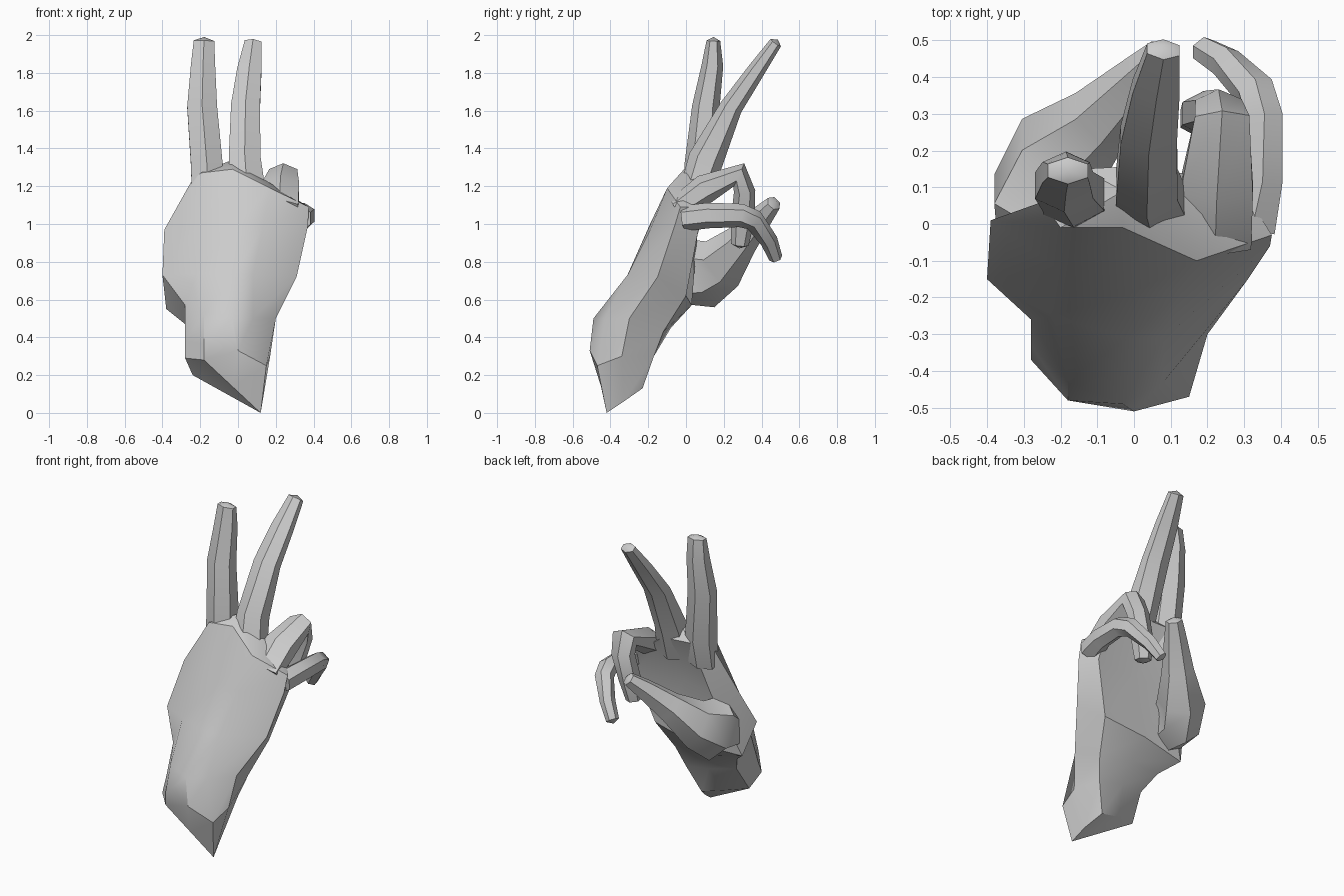
import bpy, bmesh, math
from mathutils import Vector

cube = bpy.data.objects.get("Cube")
if cube:
    bpy.data.objects.remove(cube, do_unlink=True)

# One plain grey material
GREY = (0.6, 0.6, 0.6, 1.0)
mat = bpy.data.materials.new("light grey")
mat.use_nodes = True
mat.diffuse_color = GREY
bsdf = mat.node_tree.nodes["Principled BSDF"]
bsdf.inputs["Base Color"].default_value = GREY
bsdf.inputs["Roughness"].default_value = 0.8


def loft(name, rings, tip):
    """Skin equal-sized point rings: fan from the second point at the start, apex at the end."""
    bm = bmesh.new()
    loops = [[bm.verts.new(p) for p in ring] for ring in rings]
    n = len(loops[0])
    for a, b in zip(loops, loops[1:]):
        for i in range(n):
            j = (i + 1) % n
            bm.faces.new((a[i], a[j], b[j], b[i]))
    first = loops[0]
    for i in range(2, n):
        bm.faces.new((first[1], first[(i + 1) % n], first[i]))
    apex = bm.verts.new(tip)
    for i in range(n):
        bm.faces.new((loops[-1][i], loops[-1][(i + 1) % n], apex))
    bmesh.ops.recalc_face_normals(bm, faces=bm.faces)
    mesh = bpy.data.meshes.new(name)
    bm.to_mesh(mesh)
    bm.free()
    mesh.materials.append(mat)
    obj = bpy.data.objects.new(name, mesh)
    bpy.context.collection.objects.link(obj)
    bpy.ops.object.select_all(action='DESELECT')
    obj.select_set(True)
    bpy.context.view_layer.objects.active = obj
    bpy.ops.object.shade_smooth_by_angle(angle=math.radians(35))


def digit(name, sections, sides=6):
    """Angular finger along (x, y, z, width, depth) sections."""
    pts = [Vector(s[:3]) for s in sections]
    rings = []
    for k, (x, y, z, w, d) in enumerate(sections):
        t = Vector((0, 0, 0))
        if k > 0:
            t += (pts[k] - pts[k - 1]).normalized()
        if k < len(pts) - 1:
            t += (pts[k + 1] - pts[k]).normalized()
        t.normalize()
        side = Vector((1, 0, 0))
        side = (side - t * side.dot(t)).normalized()
        up = t.cross(side)
        ring = []
        for i in range(sides):
            a = 2 * math.pi * (i + 0.5) / sides
            ring.append(pts[k] + side * math.cos(a) * w * 0.57 + up * math.sin(a) * d * 0.52)
        rings.append(ring)
    loft(name, rings, pts[-1] + (pts[-1] - pts[-2]).normalized() * 0.02)


# Wrist and palm: rings run from the back of the hand round the outer side and palm
slanted_cut = [(-.03, -.45, .14), (.12, -.42, 0), (.10, -.33, .06), (.05, -.23, .13),
               (-.10, -.25, .17), (-.24, -.30, .20), (-.28, -.37, .29), (-.18, -.48, .28)]
wrist = [(0, -.51, .33), (.15, -.47, .25), (.17, -.34, .30), (.12, -.17, .30),
         (-.05, -.16, .33), (-.22, -.20, .36), (-.28, -.33, .38), (-.18, -.48, .36)]
heel = [(-.03, -.49, .50), (.08, -.43, .50), (.20, -.30, .50), (.16, -.12, .43),
        (-.05, -.08, .45), (-.28, -.12, .47), (-.28, -.26, .57), (-.18, -.43, .52)]
mid_palm = [(-.02, -.31, .73), (.08, -.31, .73), (.31, -.15, .72), (.22, 0, .62),
            (-.06, .03, .57), (-.38, -.03, .55), (-.40, -.15, .73), (-.22, -.25, .74)]
upper_palm = [(-.01, -.19, 1.0), (.13, -.185, .98), (.37, -.06, .99), (.32, .06, .94),
              (0, .01, .95), (-.22, .06, .94), (-.39, .01, .97), (-.21, -.12, 1.0)]
knuckles = [(-.03, -.01, 1.29), (.17, -.10, 1.19), (.375, -.03, 1.09), (.30, .09, 1.09),
            (.05, .16, 1.27), (-.14, .15, 1.28), (-.25, .06, 1.22), (-.20, -.01, 1.27)]
loft("palm", [slanted_cut, wrist, heel, mid_palm, upper_palm, knuckles], (-.03, .09, 1.34))

# Two raised fingers
digit("index_finger", [(-.16, .05, 1.12, .17, .13), (-.165, .08, 1.31, .17, .17),
                       (-.19, .105, 1.62, .16, .14), (-.185, .14, 1.84, .13, .11),
                       (-.18, .145, 1.97, .11, .07)])
digit("middle_finger", [(.05, .04, 1.14, .20, .16), (.035, .105, 1.34, .17, .18),
                        (.04, .24, 1.62, .155, .115), (.06, .37, 1.81, .13, .09),
                        (.08, .475, 1.96, .09, .065)])

# Two curled fingers
digit("ring_finger", [(.22, -.05, 1.08, .20, .12), (.225, .10, 1.185, .20, .15),
                      (.24, .28, 1.26, .15, .13), (.23, .31, 1.17, .13, .11),
                      (.19, .30, 1.02, .12, .12), (.17, .285, .89, .09, .09)])
digit("little_finger", [(.32, -.01, 1.03, .13, .13), (.35, .12, 1.045, .11, .13),
                        (.355, .29, 1.045, .10, .12), (.33, .36, 1.02, .10, .11),
                        (.25, .44, .91, .08, .09), (.19, .475, .82, .07, .07)])

# Thumb folded across the palm
digit("thumb", [(-.27, -.06, .68, .20, .22), (-.27, .07, .74, .23, .38),
                (-.20, .19, .79, .25, .28), (-.09, .29, .91, .17, .18),
                (.02, .40, 1.04, .12, .12), (.085, .465, 1.11, .09, .08)])
